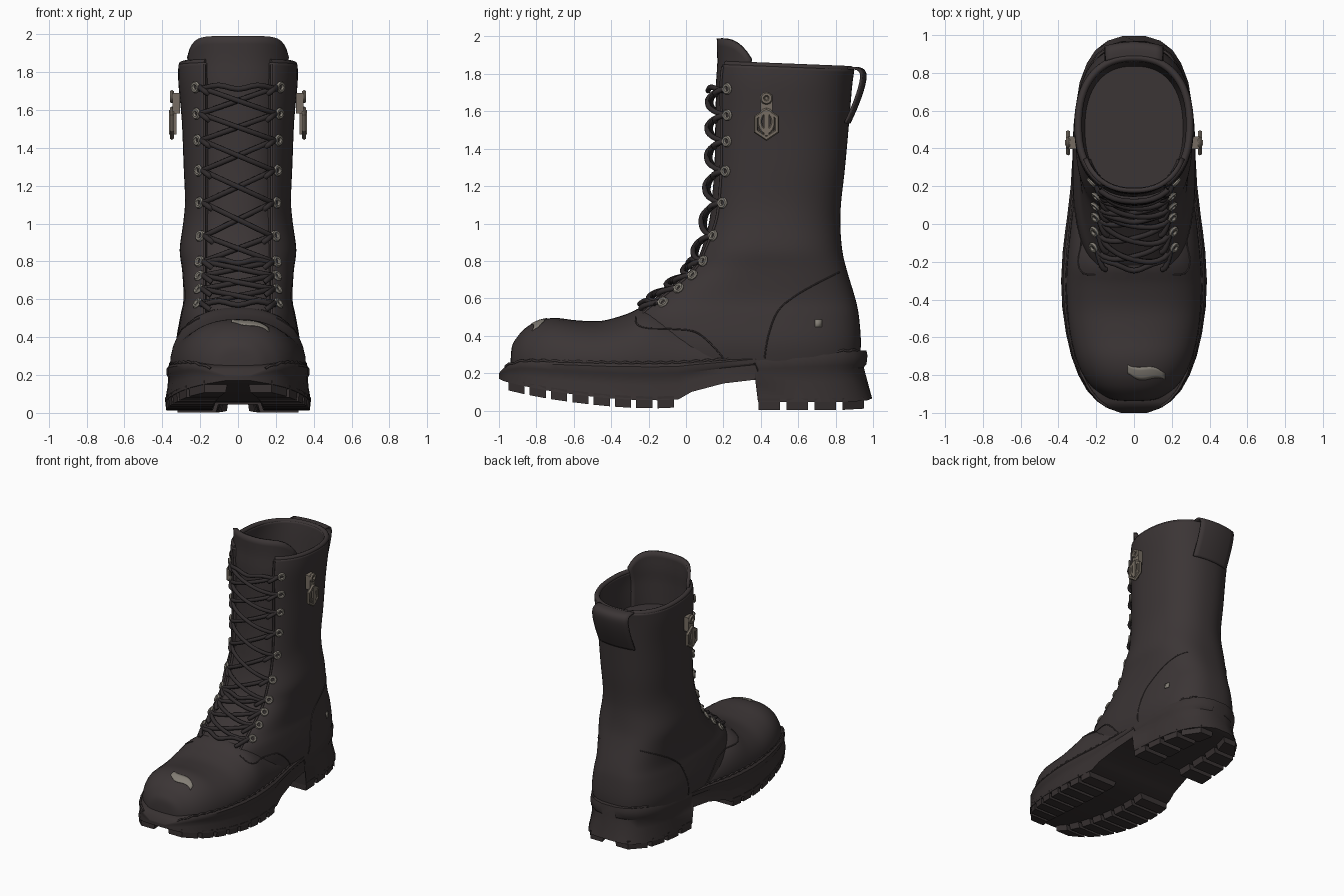
import bpy, bmesh, math
from mathutils import Vector

if "Cube" in bpy.data.objects:
    bpy.data.objects.remove(bpy.data.objects["Cube"])

def material(name, r, g, b):
    m = bpy.data.materials.new(name)
    m.use_nodes = True
    m.diffuse_color = (r, g, b, 1)
    m.node_tree.nodes["Principled BSDF"].inputs["Base Color"].default_value = (r, g, b, 1)
    return m

LEATHER = material("dark leather", .044, .0355, .036)
RUBBER = material("dark rubber", .040, .032, .032)
CORD = material("lace cord", .030, .025, .026)
METAL = material("worn metal", .18, .152, .122)
SCUFF = material("pale metal", .23, .21, .18)

def smooth_rows(rows, steps=4):
    """Catmull-Rom through the key rows."""
    out = []
    for i in range(len(rows) - 1):
        p = [rows[min(max(i + k, 0), len(rows) - 1)] for k in (-1, 0, 1, 2)]
        for s in range(steps):
            t = s / steps
            out.append([b + .5 * t * (c - a + t * (2*a - 5*b + 4*c - d + t * (3*(b - c) + d - a)))
                        for a, b, c, d in zip(*p)])
    return out + [list(rows[-1])]

def lookup(rows, v):
    for a, b in zip(rows, rows[1:]):
        if v <= b[0]:
            t = max(0, (v - a[0]) / (b[0] - a[0]))
            return [p + (q - p) * t for p, q in zip(a, b)]
    return rows[-1]

def finish(obj, mat, angle=35):
    obj.data.materials.append(mat)
    bpy.ops.object.select_all(action='DESELECT')
    obj.select_set(True)
    bpy.context.view_layer.objects.active = obj
    bpy.ops.object.shade_smooth_by_angle(angle=math.radians(angle))

def loft(name, ring_sets, mat, closed=True, thick=0, angle=35):
    """Skin one or more stacks of rings; closed rings get end caps."""
    bm = bmesh.new()
    for rings in ring_sets:
        vs = [[bm.verts.new(p) for p in r] for r in rings]
        n = len(vs[0])
        for a, b in zip(vs, vs[1:]):
            for j in range(n if closed else n - 1):
                k = (j + 1) % n
                bm.faces.new((a[j], a[k], b[k], b[j]))
        if closed:
            bm.faces.new(vs[0][::-1])
            bm.faces.new(vs[-1])
    if closed:
        bmesh.ops.recalc_face_normals(bm, faces=bm.faces)
    me = bpy.data.meshes.new(name)
    bm.to_mesh(me)
    bm.free()
    obj = bpy.data.objects.new(name, me)
    bpy.context.collection.objects.link(obj)
    if thick:
        mod = obj.modifiers.new("thickness", 'SOLIDIFY')
        mod.thickness = thick
        mod.offset = -1
    finish(obj, mat, angle)

def tubes(name, paths, radius, mat):
    cu = bpy.data.curves.new(name, 'CURVE')
    cu.dimensions = '3D'
    cu.bevel_depth = radius
    cu.bevel_resolution = 2
    cu.use_fill_caps = True
    for path in paths:
        sp = cu.splines.new('POLY')
        sp.points.add(len(path) - 1)
        for pt, co in zip(sp.points, path):
            pt.co = (*co, 1)
    cu.materials.append(mat)
    bpy.context.collection.objects.link(bpy.data.objects.new(name, cu))

def spow(v, e):
    return math.copysign(abs(v) ** e, v)

def arc(u, n):
    return max(0, 1 - min(1, abs(u)) ** n) ** (1 / n)

# Key sections -- shaft: height, front, back, half width, squareness
SHAFT = smooth_rows([(.2, -.28, .92, .30, 2.7), (.35, -.29, .935, .325, 2.8), (.5, -.29, .925, .305, 2.9),
    (.6, -.19, .905, .288, 2.8), (.75, 0, .86, .295, 2.7), (.86, .06, .835, .308, 2.5), (1, .1, .825, .29, 2.3),
    (1.12, .115, .83, .28, 2.3), (1.3, .13, .85, .287, 2.3), (1.55, .135, .872, .297, 2.3),
    (1.75, .14, .888, .315, 2.3), (1.85, .15, .9, .315, 2.3)])
# foot: depth, top height, half width
FOOT = smooth_rows([(-.937, .28, .03), (-.93, .345, .11), (-.905, .39, .165), (-.86, .44, .225), (-.79, .48, .275),
    (-.7, .495, .312), (-.58, .482, .34), (-.45, .48, .355), (-.32, .515, .36), (-.2, .56, .355),
    (-.05, .51, .34), (.15, .42, .315), (.32, .3, .28)])
# sole: depth, half width, bottom, top
SOLE = [(-1, .07, .17, .2), (-.975, .14, .158, .228), (-.94, .195, .148, .25), (-.88, .25, .134, .265),
    (-.8, .295, .118, .266), (-.7, .332, .1, .263), (-.58, .36, .084, .26), (-.44, .38, .068, .256),
    (-.3, .386, .058, .254), (-.15, .378, .055, .254), (-.04, .365, .06, .256), (.03, .355, .1, .26),
    (.2, .335, .145, .272), (.37, .325, .165, .288), (.385, .324, .045, .29), (.6, .312, .045, .306),
    (.75, .288, .045, .313), (.85, .25, .047, .318), (.92, .205, .05, .32), (.97, .14, .055, .32),
    (.995, .06, .065, .32)]
FLOOR_Z = .24

def shaft_point(z, th, off=0):
    _, f, b, w, n = lookup(SHAFT, z)
    y = (f + b) / 2 - ((b - f) / 2 + off) * spow(math.cos(th), 2 / n)
    return ((w + off) * spow(math.sin(th), 2 / n), y, z - .04 * max(0, y - .2) * (z / 1.85) ** 6)

def shaft_angle(z, x):
    _, f, b, w, n = lookup(SHAFT, z)
    return math.asin(min(1, (x / w)) ** (n / 2))

def front_point(x, z, off=0):
    _, f, b, w, n = lookup(SHAFT, z)
    return Vector((x, (f + b) / 2 - ((b - f) / 2 + off) * arc(x / (w + off), n), z))

def foot_top(x, y):
    _, top, w = lookup(FOOT, y)
    return FLOOR_Z + (top - FLOOR_Z) * arc(x / w, 2.3)

def side_x(y, z):
    _, f, b, w, n = lookup(SHAFT, z)
    x = w * arc((y - (f + b) / 2) / ((b - f) / 2), n)
    if y < .32:
        _, top, fw = lookup(FOOT, y)
        x = max(x, fw * arc((z - FLOOR_Z) / (top - FLOOR_Z), 2.3))
    return x

# Shaft: C-shaped wall, open at the front
walls = []
for row in SHAFT:
    a = shaft_angle(row[0], .175)
    walls.append([shaft_point(row[0], a + (2 * math.pi - 2 * a) * j / 56) for j in range(57)])
loft("shaft", [walls], LEATHER, closed=False, thick=.04)

# Inner floor closing the shaft below the collar
loft("inner_floor", [[[(x, y, z) for x, y, _ in (shaft_point(1.57, math.pi * j / 20, -.03) for j in range(40))]
                      for z in (1.56, 1.58)]], LEATHER)

# Tongue: curved sheet behind the opening with a rounded top
tongue = []
for i in range(37):
    t = i / 36
    ring = []
    for j in range(25):
        u = j / 12 - 1
        zt = 1.99 - .11 * abs(u) ** 5
        z = .5 + (zt - .5) * t
        half = .2 + .05 * t
        a = shaft_angle(min(z, 1.85), half + .034) * u
        off = -.022 + .008 * max(0, z - 1.7) / .3
        x, y, _ = shaft_point(min(z, 1.85), a, off)
        ring.append((x, y, z))
    tongue.append(ring)
loft("tongue", [tongue], LEATHER, closed=False, thick=.025)

# Foot: toe and vamp
foot = []
for y, top, w in FOOT:
    ring = []
    for j in range(40):
        a = 2 * math.pi * j / 40
        h = top - FLOOR_Z if math.sin(a) > 0 else .06
        ring.append((w * spow(math.cos(a), 2 / 2.3), y, FLOOR_Z + h * spow(math.sin(a), 2 / 2.3)))
    foot.append(ring)
loft("foot", [foot], LEATHER, angle=50)

# Sole with welt ridge; the heel block is waisted towards the back
EDGE = [(.935, 1, .03), (.975, .9, .025), (.975, .72, .03), (.955, .65, .045), (.965, .4, .038), (1, 0, 0)]
sole = []
for y, hw, zb, zt in SOLE:
    back = max(0, (y - .5) * 2)
    half = [(hw * k, y - pull * back, zb + f * (zt - zb)) for k, f, pull in EDGE]
    sole.append(half + [(-x, yy, z) for x, yy, z in reversed(half)])
loft("sole", [sole], RUBBER)

# Tread lugs down both edges of forefoot and heel
lugs = []
for first, count, pitch in ((-.95, 8, .114), (.388, 4, .15)):
    for i in range(count):
        y0 = first + i * pitch
        for s in (1, -1):
            rings = []
            for y in (y0, y0 + pitch * .76):
                _, hw, zb, _ = lookup(SOLE, y)
                rings.append([(s * hw * k, y, zb + dz) for k, dz in
                              ((.3, .02), (1, .02), (.985, -.043), (.36, -.043))])
            lugs.append(rings)
loft("tread_lugs", lugs, RUBBER, angle=20)

# Welt stitching, panel seams, opening edges
stitch = []
for s in (1, -1):
    path = []
    for i in range(121):
        y = -.965 + 1.91 * i / 120
        _, hw, _, zt = lookup(SOLE, y)
        path.append((s * hw * .93, y - .07 * max(0, y - .5), zt + .001 + .004 * math.sin(i * 1.6)))
    stitch.append(path)
tubes("welt_stitching", stitch, .007, RUBBER)

SEAMS = [[(-.27, .5), (-.26, .46), (-.2, .44), (-.05, .435), (.05, .42), (.13, .36), (.2, .28)],
         [(.42, .28), (.44, .4), (.49, .53), (.58, .61), (.7, .68), (.82, .74)]]
tubes("panel_seams", [[(s * side_x(y, z), y, z) for y, z in smooth_rows(p)]
                      for p in SEAMS for s in (1, -1)], .004, LEATHER)
tubes("facing_edges", [[front_point(s * .178, .52 + 1.32 * i / 40, 0) for i in range(41)]
                       for s in (1, -1)], .008, LEATHER)

# Collar roll, flush with the wall
a0 = shaft_angle(1.85, .18)
rim = [shaft_point(1.85, a0 + (2 * math.pi - 2 * a0) * j / 56, -.02) for j in range(57)]
tubes("collar_roll", [rim], .0195, LEATHER)

# Pull loop at the back
LOOP = smooth_rows([(.868, 1.54), (.908, 1.63), (.94, 1.72), (.953, 1.79), (.935, 1.82), (.885, 1.825)])
loft("pull_loop", [[[(x * .038, y - .0014 * x * x, z) for x in range(-4, 5)] for y, z in LOOP]],
     LEATHER, closed=False, thick=.013)

# Eyelets and crossing laces
HOLES = [(.215, .58), (.21, .655), (.205, .725), (.205, .8), (.2, .935), (.205, 1.11), (.21, 1.28),
         (.215, 1.44), (.22, 1.58), (.225, 1.72)]
laces = []
for i, (x, z) in enumerate(HOLES):
    for s in (1, -1):
        p = front_point(s * x, z, .006)
        dx = front_point(s * x + .01, z) - front_point(s * x - .01, z)
        dz = front_point(s * x, z + .01) - front_point(s * x, z - .01)
        bpy.ops.mesh.primitive_torus_add(major_segments=10, minor_segments=6, major_radius=.021,
            minor_radius=.011, location=p, rotation=dx.cross(dz).to_track_quat('Z', 'Y').to_euler())
        eyelet = bpy.context.object
        eyelet.name = "eyelet"
        finish(eyelet, SCUFF)
        inner = x - .022
        if i + 1 < len(HOLES):
            x2, z2 = HOLES[i + 1]
            path = []
            for k in range(13):
                t = k / 12
                lift = .001 + .012 * math.sin(math.pi * t) ** .5 + s * .009 * math.sin(math.pi * t)
                path.append(front_point(s * (inner + (.022 - x2 - inner) * t), z + (z2 - z) * t, lift))
            laces.append(path)
        # short bulge over the facing edge
        laces.append([front_point(s * (inner - .045 * k / 6), z - .035 * k / 6,
                                  .024 * math.sin(math.pi * k / 7)) for k in range(7)])
for x, z in (HOLES[0], HOLES[3], HOLES[-1]):
    laces.append([front_point((x - .02) * k / 6, z - .01 * math.cos(k), .02 - .017 * abs(k / 6) ** 3)
                  for k in range(-6, 7)])
tubes("laces", laces, .0145, CORD)

# Side buckles
def box(name, loc, size, mat):
    bpy.ops.mesh.primitive_cube_add(size=1, location=loc)
    obj = bpy.context.object
    obj.name = name
    obj.scale = size
    bev = obj.modifiers.new("bevel", 'BEVEL')
    bev.width = .006
    finish(obj, mat)

for s in (1, -1):
    box("buckle_tab", (s * .327, .43, 1.635), (.04, .065, .11), METAL)
    box("buckle_bar", (s * .345, .43, 1.535), (.04, .028, .13), METAL)
    for name, r, z, tall, sides in (("buckle_frame", .064, 1.53, 1.15, 6), ("buckle_ring", .036, 1.545, 1.5, 14),
                                    ("buckle_top_ring", .022, 1.67, 1, 10)):
        bpy.ops.mesh.primitive_torus_add(major_segments=sides, minor_segments=6, major_radius=r,
            minor_radius=.013, location=(s * .349, .43, z), rotation=(0, math.pi / 2, 0))
        ring = bpy.context.object
        ring.name = name
        ring.scale = (tall, 1, 1)
        finish(ring, METAL)

# Scuffs: thin plates on the toe top and the heel side
toe_scuff = []
for i in range(13):
    t = i / 12
    cx, cy = -.034 + .198 * t, -.768 - .042 * t - .012 * math.sin(t * 6)
    h = .036 * max(.35, math.sin(math.pi * (t * .96 + .02))) ** .5 * (1.1 - .3 * t)
    toe_scuff.append([(cx, cy + h * k, foot_top(cx, cy + h * k) + .004) for k in (1, .5, 0, -.5, -1)])
loft("toe_scuff", [toe_scuff], SCUFF, closed=False, thick=.005)
spot = [[(side_x(y, z) + .004, y, z) for y in (.69, .708, .726)] for z in (.448, .468, .488)]
loft("heel_scuff", [spot], SCUFF, closed=False, thick=.005)
